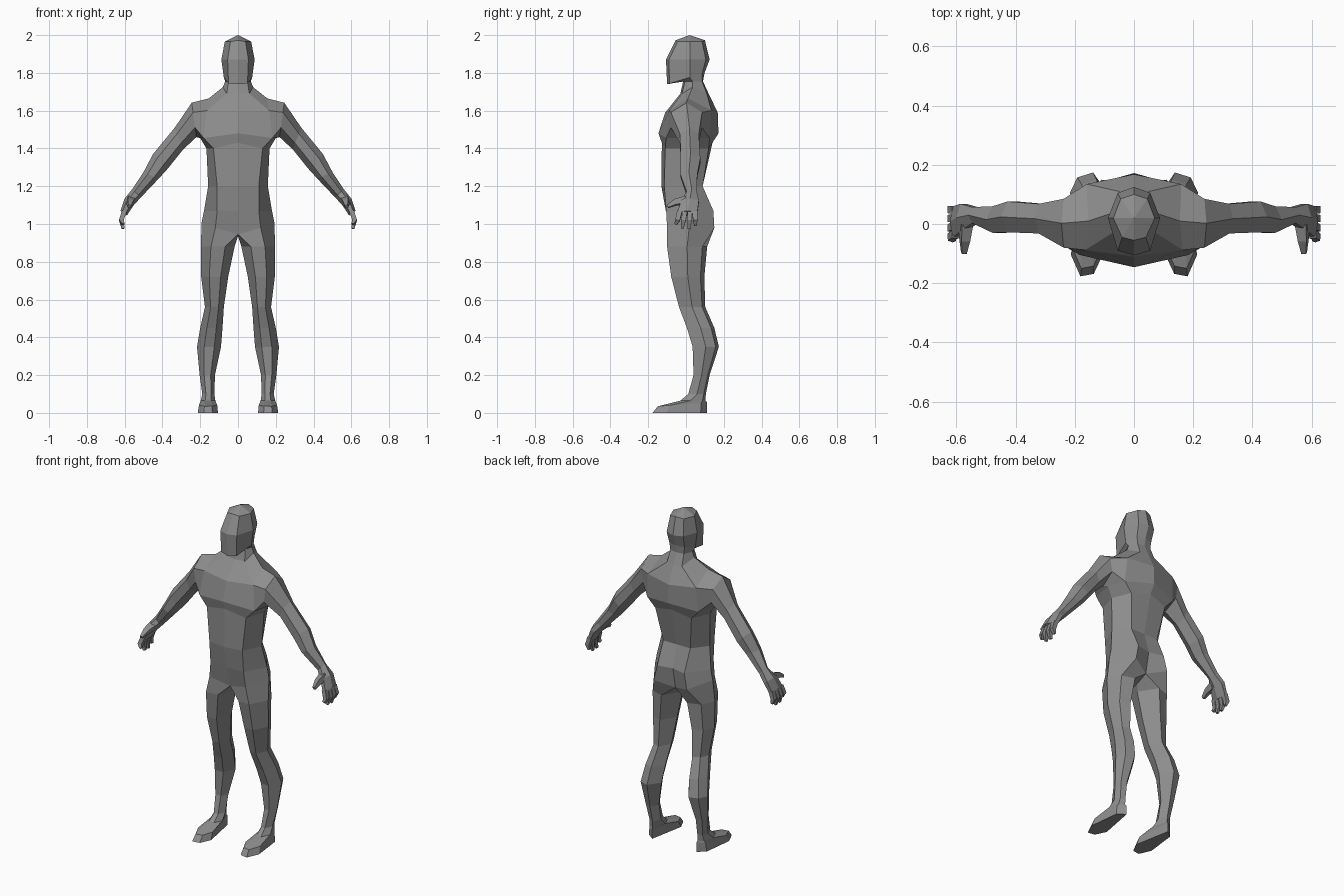
import bpy, bmesh
from mathutils import Vector

if "Cube" in bpy.data.objects:
    bpy.data.objects.remove(bpy.data.objects["Cube"])

grey = bpy.data.materials.new("dark_grey")
grey.diffuse_color = (.27, .27, .27, 1)
grey.use_nodes = True
grey.node_tree.nodes["Principled BSDF"].inputs["Base Color"].default_value = grey.diffuse_color


def strip(bm, a, b, closed=False, skip=()):
    """Quads between two equally long vertex rows."""
    n = len(a)
    for i in range(n if closed else n - 1):
        if i not in skip:
            j = (i + 1) % n
            bm.faces.new((a[i], a[j], b[j], b[i]))


def verts(bm, pts):
    return [bm.verts.new(p) for p in pts]


def finish(bm, name):
    """Make an object of the right-hand half and mirror it."""
    bmesh.ops.recalc_face_normals(bm, faces=bm.faces[:])
    me = bpy.data.meshes.new(name)
    bm.to_mesh(me)
    bm.free()
    me.materials.append(grey)
    ob = bpy.data.objects.new(name, me)
    bpy.context.collection.objects.link(ob)
    mod = ob.modifiers.new("mirror", 'MIRROR')
    mod.use_clip = True
    mod.merge_threshold = 0.0005
    return ob


def half_row(z, dz, dzs, tilt, y0, xf, yf, xs, ys, xb, yb, y4):
    """Half outline of the trunk: front centre, front, side, back, back centre."""
    pts = [(0, y0, z + dz), (xf, yf, z), (xs, ys, z + dzs), (xb, yb, z), (0, y4, z + dz)]
    return [(x, y, h + tilt * y) for x, y, h in pts]


def leg_ring(z, xi, xo, yf, yb, mid=0.5, tilt=0):
    shape = [(.28, .03), (.7, 0), (1, mid), (.8, .88), (.38, 1), (0, mid)]
    out = []
    for u, v in shape:
        y = yf + (yb - yf) * v
        out.append((xi + (xo - xi) * u, y, z + tilt * (v - .5)))
    return out


def arm_ring(xb, zb, xt, zt, yf, yb):
    ym = (yf + yb) / 2
    shape = [(.28, yf), (0, ym), (.28, yb), (.72, yb), (1, ym), (.72, yf)]
    return [(xb + (xt - xb) * t, y, zb + (zt - zb) * t) for t, y in shape]


TORSO = [
    (.98, -.035, .03, 0, -.075, .12, -.10, .192, .02, .11, .15, .10),
    (1.07, 0, 0, 0, -.107, .11, -.105, .18, .02, .09, .145, .125),
    (1.20, 0, 0, 0, -.13, .11, -.115, .158, 0, .09, .088, .088),
    (1.40, .03, 0, 0, -.128, .13, -.11, .167, .01, .12, .12, .14),
    (1.455, .025, 0, 0, -.146, .182, -.105, .20, .02, .17, .125, .172),
    (1.60, -.01, .065, 0, -.11, .165, -.088, .155, .01, .16, .135, .168),
]
HEAD = [
    (1.69, 0, .035, 0, -.03, .06, -.022, .08, .035, .05, .11, .12),
    (1.755, 0, 0, 0, -.015, .05, -.005, .068, .035, .045, .085, .09),
    (1.77, 0, 0, .3, -.10, .05, -.088, .075, .02, .05, .085, .098),
    (1.87, 0, 0, 0, -.106, .055, -.09, .088, .02, .055, .105, .125),
    (1.965, .008, 0, 0, -.055, .04, -.045, .07, .02, .045, .085, .10),
]
LEG = [
    (.88, .018, .197, -.10, .112), (.72, .052, .195, -.078, .097),
    (.56, .075, .175, -.037, .102), (.45, .082, .20, .005, .15),
    (.35, .09, .217, .035, .174), (.20, .122, .203, .04, .125),
    (.10, .125, .189, .012, .105),
    # foot
    (.065, .12, .197, -.03, .103, .4), (.045, .11, .207, -.15, .112, .25, .02),
    (0, .106, .213, -.177, .112, .25),
]
ARM = [
    (.22, 1.46, .245, 1.642, -.08, .085), (.29, 1.395, .335, 1.51, -.032, .068),
    (.37, 1.295, .45, 1.37, -.028, .076), (.42, 1.24, .50, 1.275, -.03, .06),
    (.515, 1.14, .56, 1.185, .003, .057),
    # palm
    (.552, 1.10, .60, 1.135, -.025, .068), (.588, 1.045, .622, 1.07, -.045, .06),
]

# trunk and head, with the arm hole left open at the shoulder
bm = bmesh.new()
rows = [verts(bm, half_row(*r)) for r in TORSO + HEAD]
for k in range(len(rows) - 1):
    strip(bm, rows[k], rows[k + 1], skip=(1, 2) if k == 4 else ())
crown = bm.verts.new((0, .02, 2.0))
for i in range(4):
    bm.faces.new((rows[-1][i], rows[-1][i + 1], crown))

# leg and foot grown from the hip
prev = rows[0] + [bm.verts.new((0, .03, .935))]
for r in LEG:
    cur = verts(bm, leg_ring(*r))
    strip(bm, prev, cur, closed=True)
    prev = cur
bm.faces.new(prev)

# arm and palm grown from the shoulder hole
lo, hi = rows[4], rows[5]
prev = [lo[1], lo[2], lo[3], hi[3], hi[2], hi[1]]
for r in ARM:
    cur = verts(bm, arm_ring(*r))
    strip(bm, prev, cur, closed=True)
    prev = cur
bm.faces.new(prev)
finish(bm, "body")


def digit(bm, path, radii):
    """Tapered four-sided finger along a path."""
    path = [Vector(p) for p in path]
    prev = None
    for i, (p, r) in enumerate(zip(path, radii)):
        d = (path[min(i + 1, len(path) - 1)] - path[max(i - 1, 0)]).normalized()
        a = d.cross(Vector((1, 0, .3))).normalized() * r
        b = d.cross(a).normalized() * r
        cur = verts(bm, (p + a + b, p - a + b, p - a - b, p + a - b))
        if prev:
            strip(bm, prev, cur, closed=True)
        else:
            bm.faces.new(cur)
        prev = cur
    bm.faces.new(prev)


# four fingers and a thumb
bm = bmesh.new()
for y0, y1, tip in ((-.034, -.054, 1.0), (-.006, -.02, .976), (.021, .016, .974), (.047, .05, .992)):
    digit(bm, [(.603, y0, 1.065), (.618, (y0 + y1) / 2, 1.02), (.608, y1, tip)], (.013, .012, .007))
digit(bm, [(.568, 0, 1.125), (.572, -.055, 1.115), (.575, -.098, 1.093)], (.02, .015, .008))
finish(bm, "fingers")
